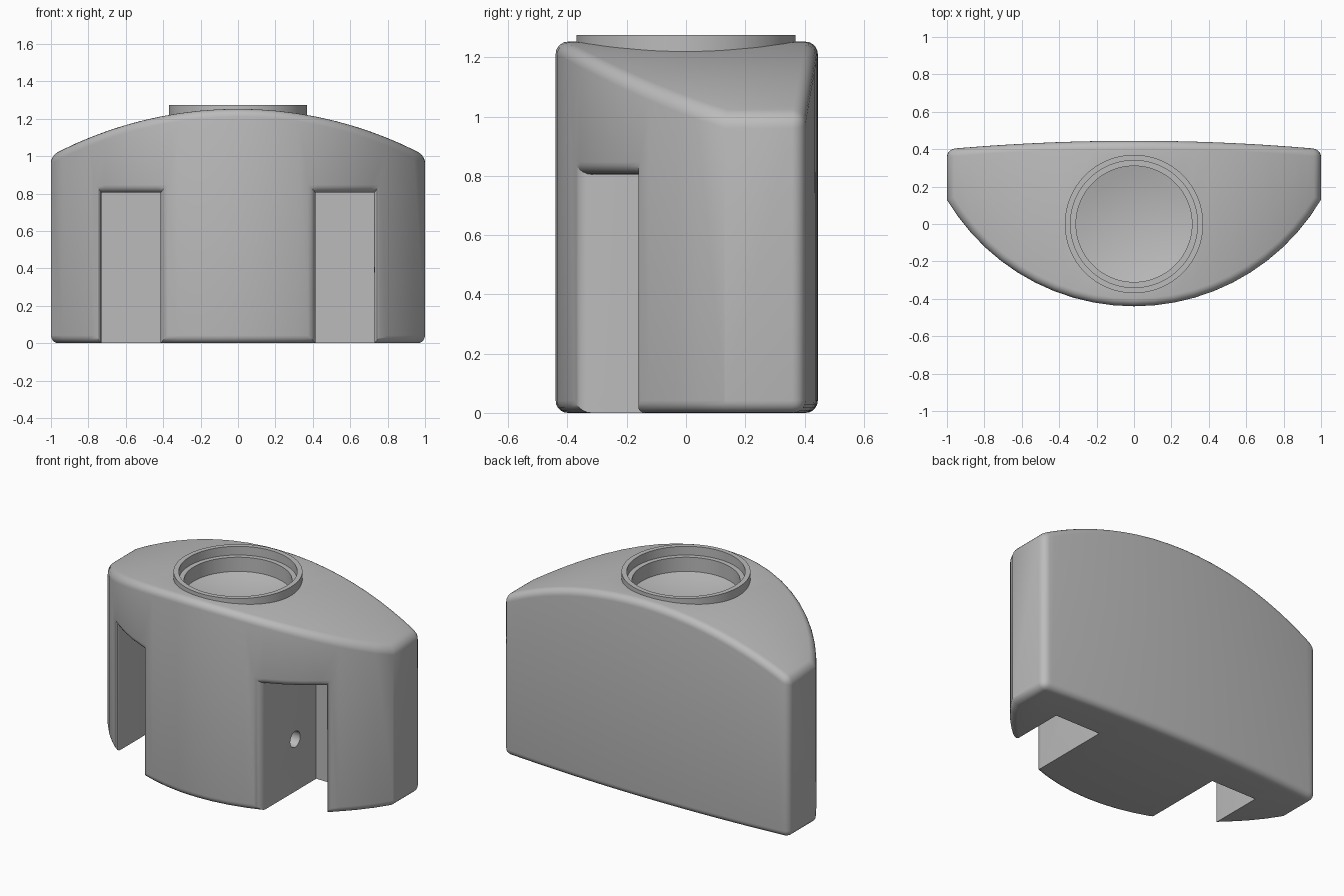
import bpy, bmesh, math
from mathutils import Matrix

cube = bpy.data.objects.get("Cube")
if cube:
    bpy.data.objects.remove(cube, do_unlink=True)

grey = bpy.data.materials.new("plain grey")
grey.use_nodes = True
GREY = (0.5, 0.5, 0.5, 1)
grey.diffuse_color = GREY
grey.node_tree.nodes["Principled BSDF"].inputs["Base Color"].default_value = GREY


def make_object(name, bm):
    bmesh.ops.recalc_face_normals(bm, faces=bm.faces)
    mesh = bpy.data.meshes.new(name)
    bm.to_mesh(mesh)
    bm.free()
    mesh.materials.append(grey)
    obj = bpy.data.objects.new(name, mesh)
    bpy.context.collection.objects.link(obj)
    return obj


def select_only(obj):
    bpy.ops.object.select_all(action="DESELECT")
    obj.select_set(True)
    bpy.context.view_layer.objects.active = obj


def cut(target, cutter):
    cutter.hide_render = True
    mod = target.modifiers.new("cut", "BOOLEAN")
    mod.operation = "DIFFERENCE"
    mod.solver = "EXACT"
    mod.object = cutter
    select_only(target)
    bpy.ops.object.modifier_apply(modifier=mod.name)
    bpy.data.objects.remove(cutter, do_unlink=True)


def box(name, x0, x1, y0, y1, z0, z1):
    bm = bmesh.new()
    bmesh.ops.create_cube(bm, size=1)
    for v in bm.verts:
        v.co = (x1 if v.co.x > 0 else x0, y1 if v.co.y > 0 else y0, z1 if v.co.z > 0 else z0)
    return make_object(name, bm)


def cylinder(name, radius, depth, segments, matrix):
    bm = bmesh.new()
    bmesh.ops.create_cone(bm, cap_ends=True, segments=segments, radius1=radius,
                          radius2=radius, depth=depth, matrix=matrix)
    return make_object(name, bm)


def arc(x, crest, sagitta):
    """Height of a circular arc over x = -1..1, falling by sagitta at the ends."""
    r = (1 + sagitta ** 2) / (2 * sagitta)
    return crest - r + math.sqrt(r * r - x * x)


# Body: bowed front, nearly flat back, crowned top, in strips along x
STRIPS = 22
half_angle = 2 * math.atan(0.57)
bm = bmesh.new()
rings = []
for i in range(STRIPS + 1):
    x = math.sin(half_angle * (2 * i / STRIPS - 1)) / math.sin(half_angle)
    front, back, top = -arc(x, 0.44, 0.57), arc(x, 0.445, 0.045), arc(x, 1.253, 0.25)
    rings.append([bm.verts.new((x, y, z)) for y, z in
                  ((front, 0), (back, 0), (back, top), (front, top))])
for a, b in zip(rings, rings[1:]):
    for k in range(4):
        n = (k + 1) % 4
        bm.faces.new((a[k], a[n], b[n], b[k]))
bm.faces.new(rings[0])
bm.faces.new(rings[-1])
body = make_object("body", bm)

# Two slots, open to the front and below
SLOT_IN, SLOT_OUT, SLOT_BACK = 0.415, 0.73, 0.19
for s in (-1, 1):
    xs = sorted((s * SLOT_IN, s * SLOT_OUT))
    cut(body, box("slot_cutter", *xs, -1, SLOT_BACK, -0.5, 0.805))

# Round the outer edges and the slot mouths; slot edges underneath stay sharp
bm = bmesh.new()
bm.from_mesh(body.data)
rounded = []
for e in bm.edges:
    if len(e.link_faces) != 2 or e.calc_face_angle_signed() < math.radians(40):
        continue
    mid = (e.verts[0].co + e.verts[1].co) / 2
    under_slot = mid.z < 0.001 and SLOT_IN - 0.01 < abs(mid.x) < SLOT_OUT + 0.01 and mid.y < 0.2
    if not under_slot:
        rounded.append(e)
bmesh.ops.bevel(bm, geom=rounded, offset=0.042, offset_type="OFFSET", segments=5,
                profile=0.5, affect="EDGES", clamp_overlap=False)
bm.to_mesh(body.data)
bm.free()

# Cross hole through the middle block, and the well for the socket
cut(body, cylinder("hole_cutter", 0.05, 1.1, 32,
                   Matrix.Translation((0, -0.02, 0.33)) @ Matrix.Rotation(math.pi / 2, 4, "Y")))
cut(body, cylinder("well_cutter", 0.355, 1, 96, Matrix.Translation((0, 0, 1.55))))

# Round socket: raised rim, inner ledge and shallow dished floor
profile = [(0.37, 1.1), (0.37, 1.275), (0.34, 1.275), (0.34, 1.22), (0.31, 1.22)]
profile += [(0.31 * k / 6, 1.09 + 0.04 * (k / 6) ** 2) for k in range(6, -1, -1)]
bm = bmesh.new()
verts = [bm.verts.new((r, 0, z)) for r, z in profile]
edges = [bm.edges.new(pair) for pair in zip(verts, verts[1:])]
bmesh.ops.spin(bm, geom=verts + edges, cent=(0, 0, 0), axis=(0, 0, 1),
               angle=math.tau, steps=96)
bmesh.ops.remove_doubles(bm, verts=bm.verts, dist=0.0001)
socket = make_object("socket_rim", bm)
# An open shell: make sure the outer wall faces outward
outer = max(socket.data.polygons, key=lambda p: p.center.xy.length)
if outer.normal.xy.dot(outer.center.xy) < 0:
    socket.data.flip_normals()

for obj in (body, socket):
    select_only(obj)
    bpy.ops.object.shade_smooth_by_angle(angle=math.radians(32))
